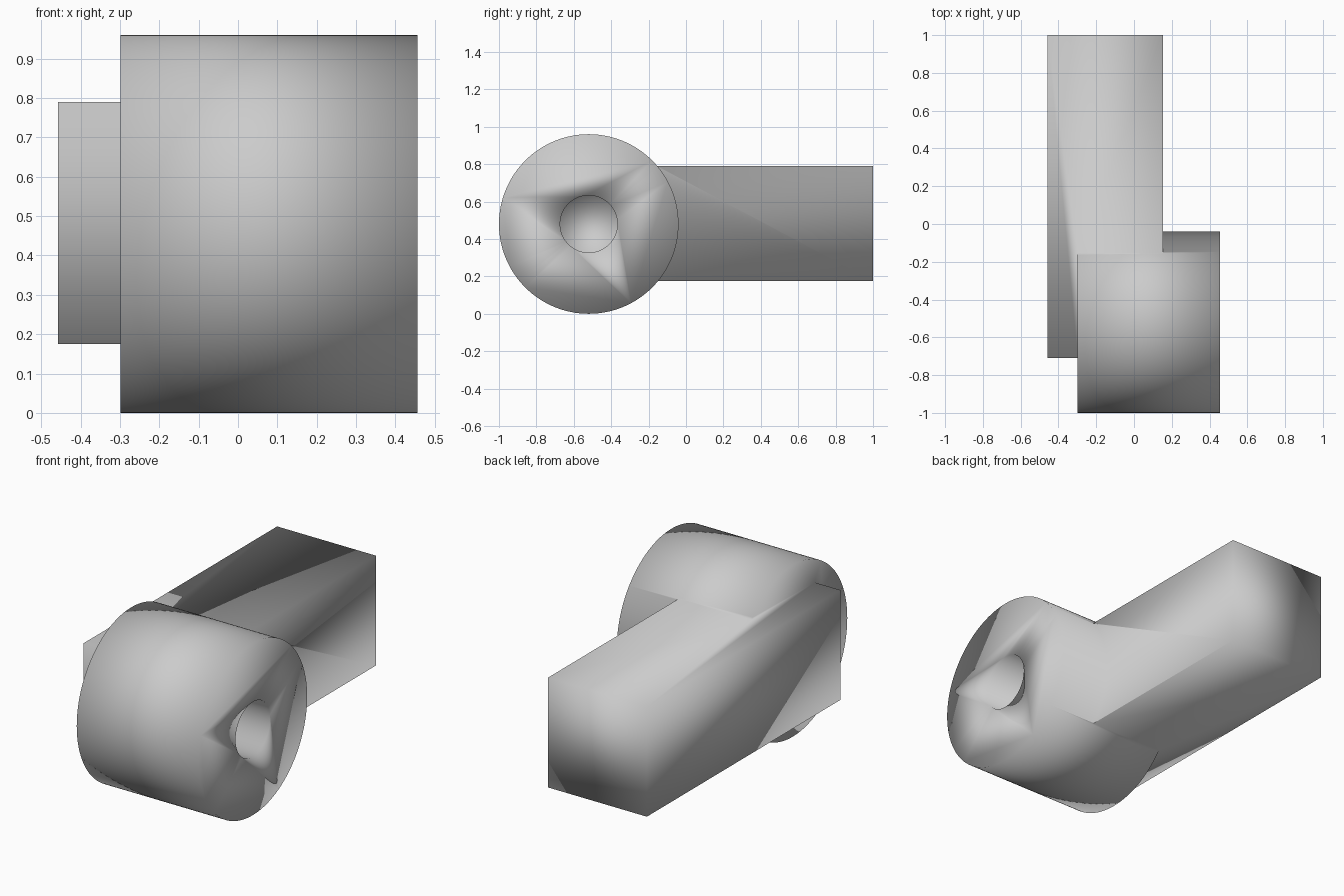
import bpy
from math import pi

cube = bpy.data.objects.get("Cube")
if cube:
    bpy.data.objects.remove(cube, do_unlink=True)

grey = bpy.data.materials.new("plain grey")
grey.use_nodes = True
grey.diffuse_color = (0.6, 0.6, 0.6, 1)
grey.node_tree.nodes["Principled BSDF"].inputs["Base Color"].default_value = (0.6, 0.6, 0.6, 1)

AXLE_Y, AXLE_Z = -0.52, 0.48


def barrel(name, radius, x0, x1):
    """Cylinder lying along x between x0 and x1, centred on the axle."""
    bpy.ops.mesh.primitive_cylinder_add(
        vertices=128, radius=radius, depth=x1 - x0,
        location=((x0 + x1) / 2, AXLE_Y, AXLE_Z), rotation=(0, pi / 2, 0))
    obj = bpy.context.object
    obj.name = name
    obj.data.materials.append(grey)
    return obj


def combine(target, other, operation):
    """Apply a boolean to target and discard the other object."""
    mod = target.modifiers.new(operation.lower(), "BOOLEAN")
    mod.operation = operation
    mod.object = other
    mod.solver = "EXACT"
    bpy.context.view_layer.objects.active = target
    bpy.ops.object.modifier_apply(modifier=mod.name)
    bpy.data.objects.remove(other, do_unlink=True)


# Square arm running to the back
x0, x1, y0, y1, z0, z1 = -0.458, 0.153, -0.71, 1.0, 0.175, 0.79
bpy.ops.mesh.primitive_cube_add(
    size=1, location=((x0 + x1) / 2, (y0 + y1) / 2, (z0 + z1) / 2))
arm = bpy.context.object
arm.name = "arm_with_roller"
arm.scale = (x1 - x0, y1 - y0, z1 - z0)
bpy.ops.object.transform_apply(location=True, rotation=True, scale=True)
arm.data.materials.append(grey)

# Roller at the front, fused to the arm
combine(arm, barrel("roller", 0.48, -0.298, 0.456), "UNION")

# Blind axle hole, as deep as the arm's side
combine(arm, barrel("axle_hole_cutter", 0.153, x1, 0.6), "DIFFERENCE")

# One continuous smooth surface
bpy.ops.object.select_all(action="DESELECT")
arm.select_set(True)
bpy.context.view_layer.objects.active = arm
bpy.ops.object.shade_smooth()
